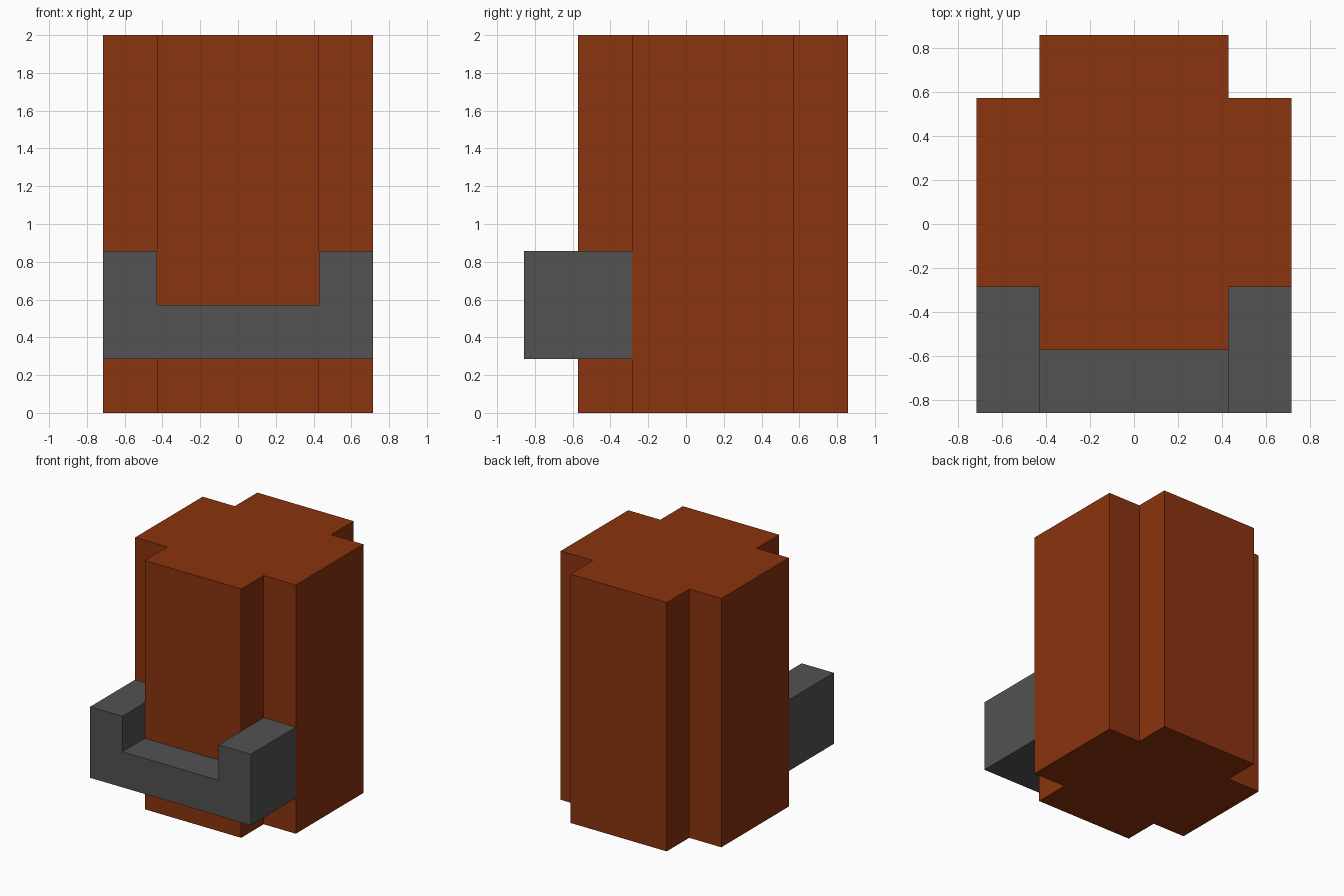
import bpy, bmesh
from mathutils import Vector

if "Cube" in bpy.data.objects:
    bpy.data.objects.remove(bpy.data.objects["Cube"])

U = 2 / 14  # the whole design sits on a grid of this size


def make_material(name, rgb):
    mat = bpy.data.materials.new(name)
    mat.use_nodes = True
    mat.diffuse_color = (*rgb, 1)
    mat.node_tree.nodes["Principled BSDF"].inputs["Base Color"].default_value = (*rgb, 1)
    return mat


def raise_faces(bm, faces, height):
    """Extrude faces straight up by a number of grid units."""
    ext = bmesh.ops.extrude_face_region(bm, geom=faces)["geom"]
    verts = [v for v in ext if isinstance(v, bmesh.types.BMVert)]
    bmesh.ops.translate(bm, vec=Vector((0, 0, height * U)), verts=verts)
    return [f for f in ext if isinstance(f, bmesh.types.BMFace)]


def plan_face(bm, outline, z):
    return bm.faces.new([bm.verts.new((x * U, y * U, z * U)) for x, y in outline])


def finish(bm, name, mat):
    bmesh.ops.dissolve_limit(bm, angle_limit=0.01, verts=bm.verts[:], edges=bm.edges[:])
    bmesh.ops.recalc_face_normals(bm, faces=bm.faces[:])
    mesh = bpy.data.meshes.new(name)
    bm.to_mesh(mesh)
    bm.free()
    mesh.materials.append(mat)
    obj = bpy.data.objects.new(name, mesh)
    bpy.context.collection.objects.link(obj)
    return obj


rust = make_material("rust brown", (0.254, 0.033, 0.0044))
grey = make_material("dark grey", (0.084, 0.084, 0.084))

# Column: cross-shaped plan with notched corners
half = [(3, -4), (3, -2), (5, -2), (5, 4), (3, 4), (3, 6)]
outline = half + [(-x, y) for x, y in reversed(half)]
bm = bmesh.new()
raise_faces(bm, [plan_face(bm, outline, 0)], 14)
finish(bm, "column", rust)

# Bracket: U-shaped plan wrapping the front, with both arms raised
bm = bmesh.new()
plan_face(bm, [(-3, -6), (3, -6), (3, -4), (-3, -4)], 2)
for s in (-1, 1):
    for y in (-6, -4):
        plan_face(bm, [(3 * s, y), (5 * s, y), (5 * s, y + 2), (3 * s, y + 2)], 2)
bmesh.ops.remove_doubles(bm, verts=bm.verts[:], dist=0.001)
bmesh.ops.recalc_face_normals(bm, faces=bm.faces[:])
tops = raise_faces(bm, bm.faces[:], 2)
arms = [f for f in tops if abs(f.calc_center_median().x) > 3 * U]
raise_faces(bm, arms, 2)
finish(bm, "front_bracket", grey)
